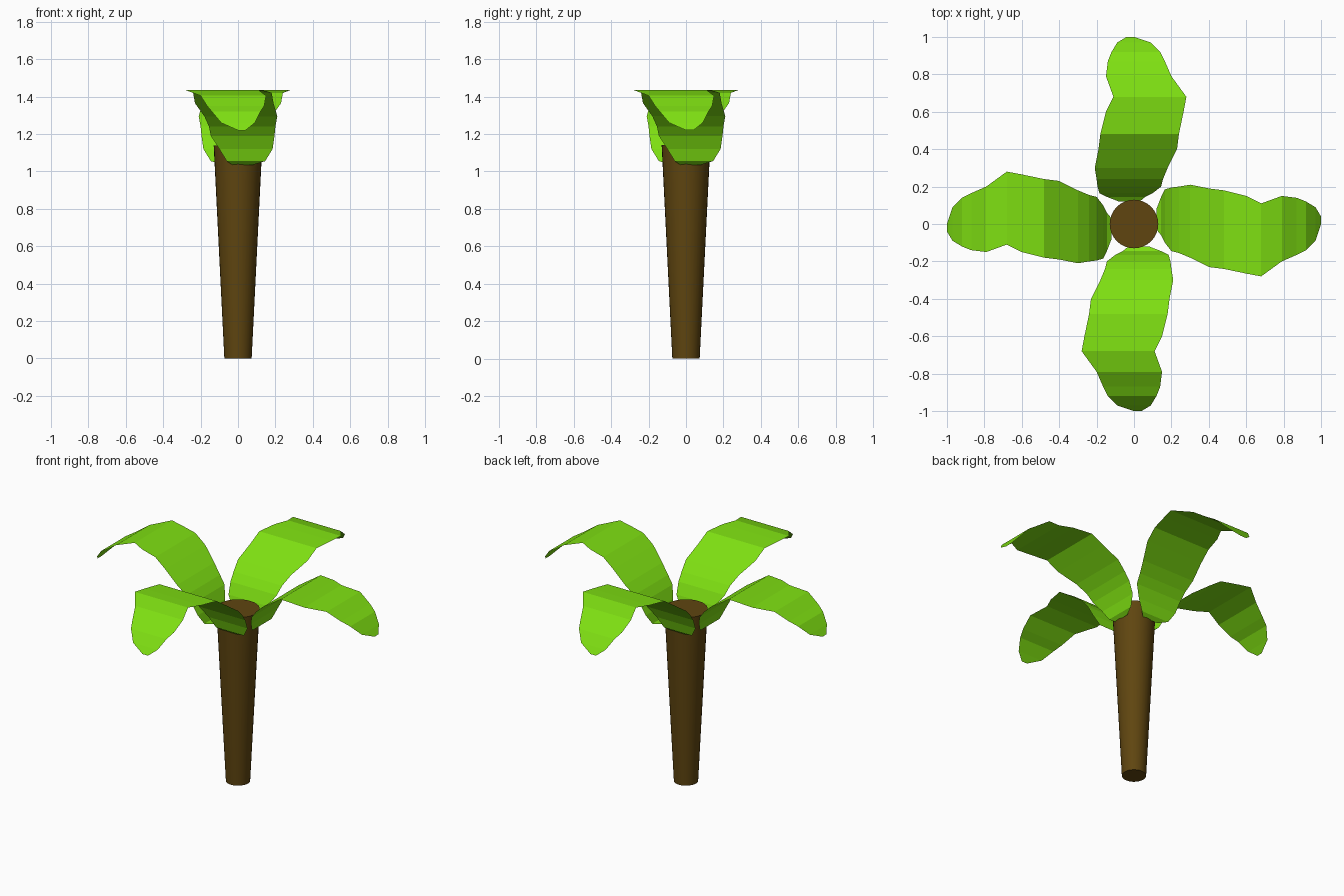
import bpy
import bmesh
import math
from mathutils import Matrix

default_cube = bpy.data.objects.get("Cube")
if default_cube:
    bpy.data.objects.remove(default_cube, do_unlink=True)


def make_material(name, colour):
    material = bpy.data.materials.new(name)
    material.use_nodes = True
    material.diffuse_color = colour
    material.node_tree.nodes["Principled BSDF"].inputs["Base Color"].default_value = colour
    return material


def add_object(name, bm, material):
    mesh = bpy.data.meshes.new(name)
    bm.to_mesh(mesh)
    bm.free()
    mesh.materials.append(material)
    obj = bpy.data.objects.new(name, mesh)
    bpy.context.scene.collection.objects.link(obj)
    return obj


bark = make_material("bark brown", (0.115, 0.06, 0.005, 1))
leaf_green = make_material("leaf green", (0.21, 0.74, 0.006, 1))

# Trunk: a cone that widens towards the crown, with smooth sides and flat caps
TRUNK_HEIGHT = 1.14
bm = bmesh.new()
bmesh.ops.create_cone(bm, cap_ends=True, segments=32, radius1=0.073, radius2=0.13,
                      depth=TRUNK_HEIGHT,
                      matrix=Matrix.Translation((0, 0, TRUNK_HEIGHT / 2)))
for face in bm.faces:
    face.smooth = len(face.verts) == 4
for edge in bm.edges:
    edge.smooth = all(face.smooth for face in edge.link_faces)
add_object("trunk", bm, bark)

# Leaf stations from stem to tip: distance from trunk axis, height, left edge, right edge
LEAF_STATIONS = [
    (0.12, 1.035, -0.08, 0.03),
    (0.145, 1.055, -0.145, 0.06),
    (0.165, 1.12, -0.185, 0.10),
    (0.20, 1.19, -0.195, 0.145),
    (0.24, 1.24, -0.20, 0.155),
    (0.30, 1.295, -0.21, 0.18),
    (0.40, 1.365, -0.19, 0.23),
    (0.48, 1.42, -0.18, 0.24),
    (0.60, 1.43, -0.15, 0.265),
    (0.68, 1.435, -0.11, 0.28),
    (0.79, 1.405, -0.15, 0.20),
    (0.87, 1.35, -0.14, 0.165),
    (0.92, 1.32, -0.12, 0.14),
    (0.97, 1.26, -0.09, 0.09),
    (1.0, 1.22, -0.04, 0.0),
]


def build_leaf(name, angle):
    """One thin arching blade made of flat bands, turned about the trunk."""
    bm = bmesh.new()
    rows = [(bm.verts.new((left, reach, height)), bm.verts.new((right, reach, height)))
            for reach, height, left, right in LEAF_STATIONS]
    for (left_a, right_a), (left_b, right_b) in zip(rows, rows[1:]):
        bm.faces.new((left_a, right_a, right_b, left_b))
    bm.transform(Matrix.Rotation(angle, 4, 'Z'))
    return add_object(name, bm, leaf_green)


# Crown: four identical leaves a quarter turn apart
for turn, side in enumerate(("back", "right", "front", "left")):
    build_leaf(side + "_leaf", turn * math.pi / 2)
